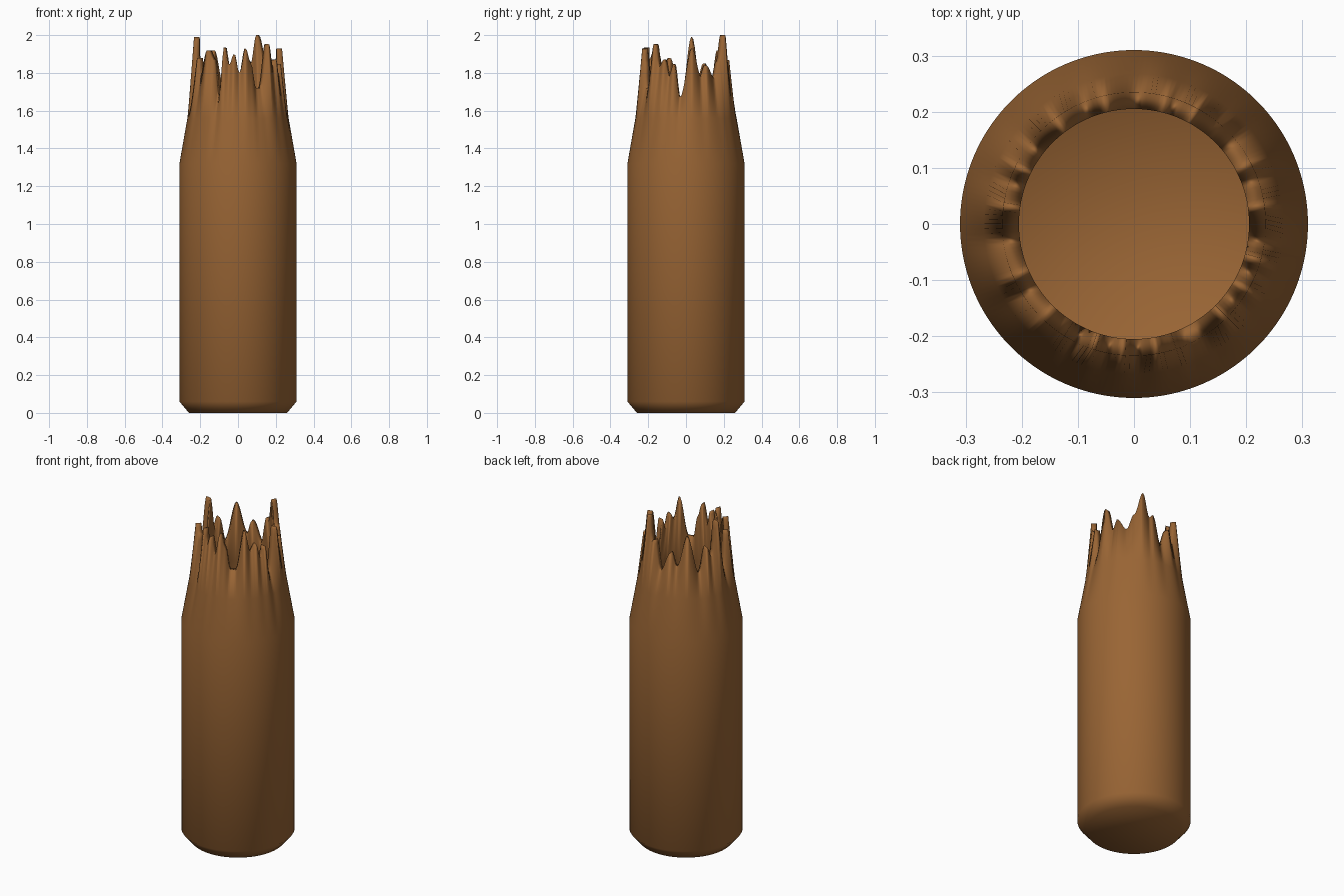
import bpy, bmesh, math

if "Cube" in bpy.data.objects:
    bpy.data.objects.remove(bpy.data.objects["Cube"])

SEG = 192
# broken rim: (angle in degrees, height) of the peaks and notches
RIM = [(8, 1.93), (20, 1.78), (27, 1.84), (40, 1.77), (50, 1.86), (62, 2.0), (71, 1.85),
       (76, 1.87), (88, 1.70), (104, 1.82), (112, 1.74), (127, 1.92), (143, 1.70), (154, 1.85),
       (162, 1.78), (172, 1.99), (187, 1.67), (204, 1.88), (212, 1.78), (226, 1.92), (236, 1.87),
       (244, 1.67), (252, 1.94), (258, 1.84), (265, 1.90), (272, 1.80), (280, 1.93), (287, 1.85),
       (294, 1.72), (301, 1.72), (314, 1.955), (322, 1.83), (330, 1.87), (337, 1.78), (344, 1.85),
       (352, 1.67)]


def rim_height(deg):
    pts = [(RIM[-1][0] - 360, RIM[-1][1])] + RIM + [(RIM[0][0] + 360, RIM[0][1])]
    for (a0, z0), (a1, z1) in zip(pts, pts[1:]):
        if a0 <= deg <= a1:
            t = (deg - a0) / (a1 - a0)
            return z0 + (z1 - z0) * (1 - math.cos(math.pi * t)) / 2


# profile from outer base, over the broken rim (height None), to the inner floor
PROFILE = [(0.26, 0.0), (0.31, 0.06), (0.31, 1.32), (0.268, 1.56), (0.235, None),
           (0.205, None), (0.24, 1.56), (0.28, 1.32), (0.28, 0.08), (0.235, 0.03)]

bm = bmesh.new()
rings = []
for r, z in PROFILE:
    ring = []
    for i in range(SEG):
        a = 2 * math.pi * i / SEG
        h = rim_height(math.degrees(a)) if z is None else z
        ring.append(bm.verts.new((r * math.cos(a), r * math.sin(a), h)))
    rings.append(ring)
for lo, hi in zip(rings, rings[1:]):
    for i in range(SEG):
        j = (i + 1) % SEG
        bm.faces.new((lo[i], lo[j], hi[j], hi[i]))
bm.faces.new(rings[0][::-1])   # underside
bm.faces.new(rings[-1])        # inner floor
bmesh.ops.recalc_face_normals(bm, faces=bm.faces)
for f in bm.faces:
    f.smooth = True

mesh = bpy.data.meshes.new("broken_bottle")
bm.to_mesh(mesh)
bm.free()
bottle = bpy.data.objects.new("broken_bottle", mesh)
bpy.context.collection.objects.link(bottle)

# brown glass
glass = bpy.data.materials.new("brown_glass")
glass.diffuse_color = (0.32, 0.13, 0.035, 1)
glass.use_nodes = True
glass.node_tree.nodes["Principled BSDF"].inputs["Base Color"].default_value = glass.diffuse_color
mesh.materials.append(glass)
